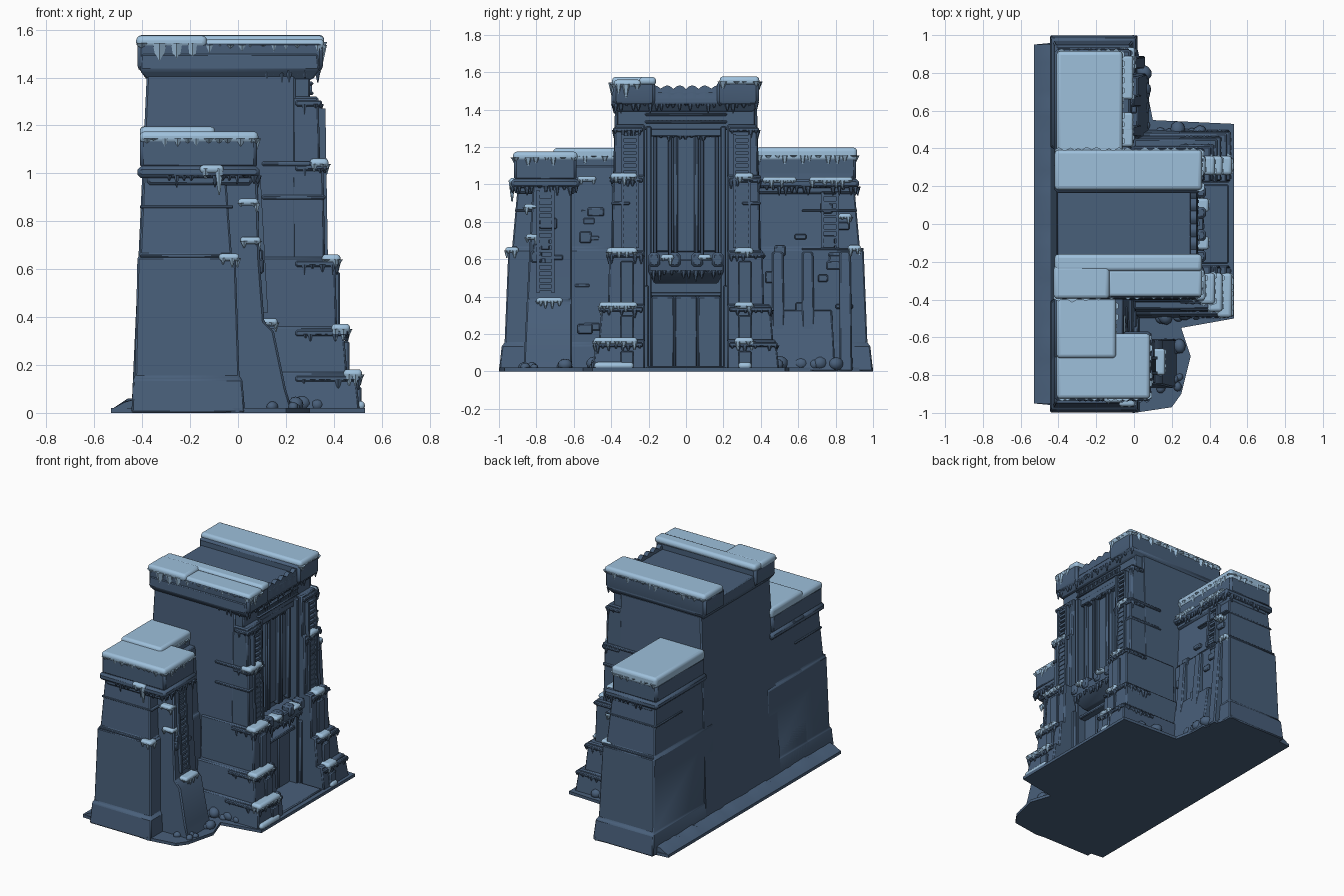
import bpy, bmesh, math, random
from mathutils import Matrix, Vector

random.seed(4)
vary = random.uniform
if "Cube" in bpy.data.objects:
    bpy.data.objects.remove(bpy.data.objects["Cube"], do_unlink=True)


def material(name, colour):
    made = bpy.data.materials.new(name)
    made.use_nodes = True
    made.diffuse_color = (*colour, 1)
    made.node_tree.nodes["Principled BSDF"].inputs["Base Color"].default_value = (*colour, 1)
    return made


STONE = material("blue stone", (.066, .115, .195))
SNOW = material("pale snow", (.34, .525, .71))


def finish(name, bm, mat, bevel=0, segments=1):
    bmesh.ops.recalc_face_normals(bm, faces=bm.faces)
    mesh = bpy.data.meshes.new(name)
    bm.to_mesh(mesh)
    bm.free()
    part = bpy.data.objects.new(name, mesh)
    bpy.context.collection.objects.link(part)
    mesh.materials.append(mat)
    if bevel:
        worn = part.modifiers.new("worn edges", 'BEVEL')
        worn.width, worn.segments, worn.angle_limit = bevel, segments, math.radians(35)
    bpy.ops.object.select_all(action='DESELECT')
    part.select_set(True)
    bpy.context.view_layer.objects.active = part
    bpy.ops.object.shade_smooth_by_angle(angle=math.radians(40))


def skin(name, rings, mat=STONE, bevel=0, segments=1):
    """Closed solid through a list of rings of points."""
    bm = bmesh.new()
    rows = [[bm.verts.new(point) for point in ring] for ring in rings]
    bm.faces.new(rows[0])
    bm.faces.new(rows[-1])
    for low, high in zip(rows, rows[1:]):
        for i in range(len(low)):
            bm.faces.new((low[i - 1], low[i], high[i], high[i - 1]))
    finish(name, bm, mat, bevel, segments)


def loft(name, rings, mat=STONE, bevel=.008, segments=1):
    """Stacked rectangles (z, back, front, y0, y1) skinned into one wall."""
    skin(name, [[(back, y0, z), (front, y0, z), (front, y1, z), (back, y1, z)]
                for z, back, front, y0, y1 in rings], mat, bevel, segments)


def box(name, back, front, y0, y1, z0, z1, mat=STONE, bevel=.006, segments=1):
    loft(name, [(z, back, front, y0, y1) for z in (z0, z1)], mat, bevel, segments)


def span(side, inner, outer):
    """Distances from the middle, mirrored to one side."""
    return sorted((side * inner, side * outer))


def fringe(name, start, end, length, mat=STONE, radius=.014):
    """Row of uneven icicles hanging between two points."""
    start, end = Vector(start), Vector(end)
    bm = bmesh.new()
    count = max(2, int((end - start).length / radius / 2.2))
    for i in range(count):
        drop = length * random.choice((.2, .4, .7, 1))
        spot = start.lerp(end, (i + vary(.3, .7)) / count) - Vector((0, 0, drop / 2))
        bmesh.ops.create_cone(bm, cap_ends=True, segments=6, radius1=radius / 5, radius2=radius * vary(.8, 1.3),
                              depth=drop, matrix=Matrix.Translation(spot))
    finish(name, bm, mat)


def eaves(name, back, front, y0, y1, z, length, mat=STONE, radius=.014):
    """Icicles under the front and the outer side of a ledge."""
    front -= radius / 2
    side = y0 + radius / 2 if y0 + y1 < 0 else y1 - radius / 2
    fringe(name + "_front", (front, y0, z), (front, y1, z), length, mat, radius)
    fringe(name + "_side", (back, side, z), (front, side, z), length, mat, radius)


def snow(name, back, front, y0, y1, z0, z1, drip=0, radius=.018):
    """Rounded drift, with drips on its outer edges."""
    box(name, back, front, y0, y1, z0, z1, SNOW, min(.02, (z1 - z0) * .45), 3)
    if drip:
        eaves(name + "_drips", back, front, y0, y1, z0 + (z1 - z0) * .4, drip, SNOW, radius)


def dollop(name, x, y, z, half=.035):
    """Small drift lying on a ledge whose lip is at x."""
    snow(name, x - .07, x + .015, y - half, y + half, z - .015, z + .015, drip=.04, radius=.014)


def ladder(name, foot, head, y, z0, z1):
    """Leaning carved strip with two rails and many rungs."""
    half, depth = .04, .03
    for rail in (y - half, y + half):
        loft(name + "_rail", [(z, x - depth, x + depth / 2, rail - .008, rail + .008)
                              for z, x in ((z0, foot), (z1, head))], bevel=0)
    count = int((z1 - z0) * 30)
    for i in range(count):
        t = (i + .5) / count
        x, z = foot + (head - foot) * t, z0 + (z1 - z0) * t
        box(name + "_rung", x - depth, x + depth / 4, y - half, y + half, z - .008, z + .008, bevel=0)


# ground slab with a projecting forecourt
outline = [(-.53, -.95), (0, -1), (.2, -.97), (.25, -.9), (.3, -.7), (.25, -.55), (.53, -.5),
           (.53, .53), (.1, .55), (.05, .8), (0, 1), (-.53, .95)]
skin("ground_slab", [[(x, y, z) for x, y in outline] for z in (0, .02)])

# bumpy sloping kerb along the rear
kerb = []
for i in range(41):
    y, bump = .95 * (i / 20 - 1), vary(-.012, .012)
    kerb.append([(-.42, y, 0), (-.525, y, 0), (-.52, y, .02), (-.47 + bump, y, .05 + bump), (-.42, y, .06)])
skin("rear_kerb", kerb)

# central tower with recessed front
loft("tower_core", [(z, -.445 + z / 22, .24, z / 35 - .42, .42 - z / 35) for z in (0, 1.42)])
box("tower_lintel", .2, .3, -.37, .37, 1.29, 1.41)
loft("tower_cornice", [(z, -.38 - out, .31 + out, -.37 - out, .36 + out)
                       for z, out in ((1.39, 0), (1.43, .03), (1.5, .025))])
eaves("cornice_icicles", .1, .34, -.39, .385, 1.43, .05)
for side in (-1, 1):
    loft("roof_parapet", [(z, -.41 - out, .345 + out, *span(side, .165, .38 + out))
                          for z, out in ((1.42, 0), (1.45, .01), (1.55, .01))], bevel=.015)
snow("roof_snow_left", -.42, .36, .18, .392, 1.53, 1.578, drip=.06, radius=.022)
snow("roof_snow_right", -.42, .36, -.25, -.16, 1.53, 1.575)
snow("roof_snow_right_rear", -.425, -.13, -.395, -.22, 1.525, 1.575, drip=.12, radius=.026)
snow("roof_snow_right_front", -.14, .36, -.385, -.24, 1.52, 1.56, drip=.08, radius=.02)
crest = [(.017 * i, 1.51 + .02 * abs(math.sin(i * .8))) for i in range(-10, 11)]
skin("parapet_crest", [[(.29, y, 1.46), (.34, y, 1.46), (.33, y, z), (.3, y, z)] for y, z in crest])
for z in (1.335, 1.375):
    box("lintel_moulding", .28, .315, -.22, .22, z - .008, z + .008)
for i in range(-9, 10):
    box("lintel_tooth", .28, .308, i * .023 - .007, i * .023 + .007, 1.34, 1.37, bevel=0)

# stepped piers flanking the recess: top, front and outer side of each tier
tiers = [(.17, .5, .48), (.36, .45, .45), (.65, .41, .41), (1.05, .36, .39), (1.32, .34, .38)]
for side in (-1, 1):
    foot = 0
    for top, front, outer in tiers:
        flare = .02 if top < .5 else .008
        loft("pier_tier", [(foot, 0, front + flare / 2, *span(side, .22, outer + flare)),
                           (top, 0, front - flare / 2, *span(side, .22, outer))])
        lip = front + .01
        ledge = span(side, .23, outer + .01)
        box("pier_band", .24, lip, *ledge, top - .04, top - .015)
        eaves("pier_icicles", .26, lip, *ledge, top - .03, .045)
        if top < 1.3:
            cover = span(side, .26, outer + .014 if side < 0 else .36)
            snow("pier_snow", front - .06, lip + .008, *cover, top - .025, top + .012, drip=.045)
        foot = top - .05
    ladder("pier_ladder", .36, .35, side * .3, .66, 1.27)
    for top, front, outer in tiers[:3]:
        box("pier_buttress", .3, front + .015, *span(side, .28, .35), 0, top - .06)
    box("recess_jamb", .22, .325, *span(side, .185, .215), 0, 1.31)
    box("gate_jamb", .22, .345, *span(side, .2, .225), 0, .46)
    snow("foot_snow", .45, .53, *span(side, .28, .42 - side * .07), .01, .05)
    # string courses on the tower flank
    for z in (.9, 1.04):
        box("tower_course", .1, .365, *span(side, .3, .4), z - .01, z + .01)

# tall panel above the balcony
box("tall_panel", .22, .26, -.16, .16, .64, 1.26)
for y in (.055, .085, .165):
    for side in (-1, 1):
        box("panel_rib", .24, .285, side * y - .011, side * y + .011, .62, 1.27)
box("panel_head", .22, .3, -.19, .19, 1.255, 1.3)
fringe("panel_icicles", (.29, -.18, 1.26), (.29, .18, 1.26), .03)

# balcony and gate
loft("balcony", [(.47, .2, .28, -.17, .17), (.53, .2, .36, -.2, .2), (.6, .2, .37, -.2, .2)])
for side in (-1, 1):
    for y in (.06, .17):
        box("balcony_post", .31, .38, side * y - .03, side * y + .03, .56, .635, bevel=.012)
    dollop("balcony_snow", .38, side * .1, .61)
fringe("balcony_icicles", (.36, -.19, .54), (.36, .19, .54), .06)
for i in (-1, 0, 1):
    box("gate_leaf", .22, .27, i * .125 - .06, i * .125 + .06, 0, .4)
box("gate_lintel", .22, .31, -.2, .2, .4, .425)
box("gate_step", .22, .5, -.21, .21, 0, .03)

# how far the wing walls have leaned in at each height
LEAN = ((0, 0), (.14, .015), (.15, .03), (.65, .05), (.66, .07), (1.1, .11))


def wing(name, side, front, outer):
    loft(name, [(z, lean / 2 - .445, front - lean * .8, *span(side, .3, outer - lean)) for z, lean in LEAN])


def crown(name, front, y0, y1, setback, top):
    """Projecting band, capstone and snow that finish a wing."""
    back, face = -.41, front - setback
    box(name + "_corbel", back + .03, front - .03, y0 + .02, y1 - .02, .95, 1, bevel=.012)
    box(name + "_band", back - .01, front, y0, y1, .98, 1.03, bevel=.015)
    box(name + "_cap", back, face, y0 + .015, y1 - .015, 1.02, 1.15, bevel=.015)
    snow(name + "_snow", back, face + .005, y0 + .01, y1 - .01, 1.125, top, drip=.05, radius=.02)
    eaves(name + "_icicles", back + .1, front, y0, y1, .99, .05)


# left wing (+y)
wing("left_wing", 1, .02, 1)
crown("left_crown", -.015, .36, .925, .05, 1.197)
ladder("left_ladder", -.02, -.045, .77, .66, .96)
loft("left_lower_buttress", [(0, -.1, .08, .42, .8), (.33, -.1, .02, .42, .78)])
for y in (.46, .62, .82):
    loft("left_pilaster", [(0, -.1, .06, y, y + .07), (.64, -.1, 0, y, y + .06)])
for y in (.46, .54, .71, .78, .84):
    dollop("left_band_snow", -.02, y, 1.025, .05)
for y, z in ((.9, .66), (.85, .83)):
    dollop("left_ledge_snow", -.01, y, z)

# right wing (-y): low rear part and projecting pier
wing("right_wing", -1, .03, .75)
crown("right_wing_crown", -.06, -.72, -.35, .04, 1.195)
dollop("right_wing_band_snow", -.06, -.53, 1.03, .05)
wing("right_pier", -1, .03, 1)
crown("right_pier_crown", .09, -.935, -.57, .01, 1.175)
bay = ((0, .23), (.1, .2), (.34, .15), (.38, .11), (.65, .09), (1, .08))
loft("right_pier_bay", [(z, -.1, front, z / 20 - .87, -.61) for z, front in bay])
snow("right_band_snow", -.16, -.06, -.945, -.9, 1, 1.035)
fringe("right_band_drips", (-.15, -.93, 1.02), (-.06, -.93, 1.02), .11, SNOW, .02)
ladder("right_ladder", .11, .08, -.75, .42, .97)
dollop("bay_snow", .15, -.73, .38, .07)
for x, y, z in ((.08, -.82, .72), (.07, -.83, .88), (-.01, -.93, .65)):
    dollop("bay_ledge_snow", x, y, z)

# string courses on the outer walls
for side in (-1, 1):
    for z, outer in ((.46, .955), (.655, .95), (.86, .915)):
        box("wing_course", -.41, -.02, *span(side, .62, outer), z - .006, z + .006, bevel=.003)


# scattered carved blocks on the facades
def blocks(count, y0, y1, low, foot, head):
    for _ in range(count):
        y, z, wide, tall = vary(y0, y1), vary(low, .92), vary(.025, .05), vary(.01, .035)
        face = foot + (head - foot) * z
        box("carved_block", face - .06, face + vary(.004, .014), y - wide, y + wide, z - tall, z + tall)


blocks(18, .45, .86, .1, .035, -.055)
blocks(12, -.56, -.46, .1, .03, -.06)
blocks(6, -.8, -.68, .42, .13, .07)

# rubble heaped around the foot
bm = bmesh.new()
for x0, x1, y0, y1 in ((.14, .25, -.88, -.62), (.02, .06, .5, .85), (.12, .42, .46, .5), (.12, .42, -.5, -.46)):
    for _ in range(10):
        size = vary(.02, .045)
        place = Matrix.Translation((vary(x0, x1), vary(y0, y1), size)) @ Matrix.Rotation(vary(0, 3), 4, 'Z')
        bmesh.ops.create_icosphere(bm, subdivisions=2, radius=size, matrix=place @ Matrix.Diagonal((1.1, .9, .9, 1)))
finish("rubble", bm, STONE)
